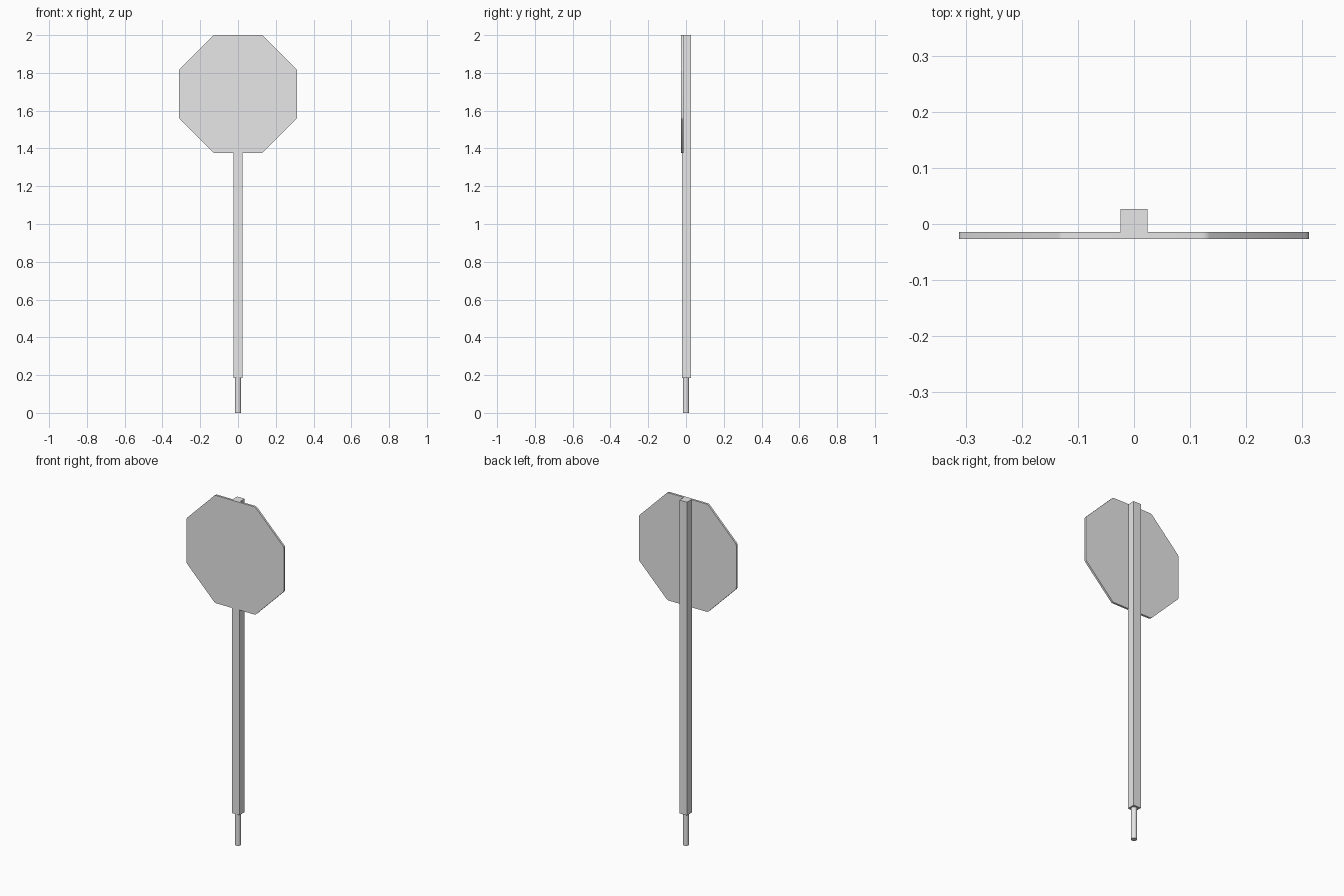
import bpy
import bmesh
import math
from mathutils import Matrix

cube = bpy.data.objects.get("Cube")
if cube:
    bpy.data.objects.remove(cube, do_unlink=True)

# Single plain grey
grey = bpy.data.materials.new("light_grey")
grey.use_nodes = True
colour = (0.8, 0.8, 0.8, 1)
grey.diffuse_color = colour
grey.node_tree.nodes["Principled BSDF"].inputs["Base Color"].default_value = colour


def add_part(name, bm):
    mesh = bpy.data.meshes.new(name)
    bm.to_mesh(mesh)
    bm.free()
    mesh.materials.append(grey)
    obj = bpy.data.objects.new(name, mesh)
    bpy.context.collection.objects.link(obj)
    bpy.ops.object.select_all(action='DESELECT')
    obj.select_set(True)
    bpy.context.view_layer.objects.active = obj
    bpy.ops.object.shade_smooth_by_angle(angle=math.radians(30))
    return obj


def prism(sides, apothem, depth, matrix):
    """Regular prism with a flat side facing each axis."""
    bm = bmesh.new()
    radius = apothem / math.cos(math.pi / sides)
    turn = Matrix.Rotation(math.pi / sides, 4, 'Z')
    bmesh.ops.create_cone(bm, cap_ends=True, segments=sides, radius1=radius,
                          radius2=radius, depth=depth, matrix=matrix @ turn)
    return bm


POST_Y = 0.0025
STEM_TOP = 0.185

# Square post, slightly behind the sign face
post_height = 2 - STEM_TOP
add_part("post", prism(4, 0.024, post_height,
         Matrix.Translation((0, POST_Y, STEM_TOP + post_height / 2))))

# Thin round ground spike under the post
add_part("ground_spike", prism(16, 0.016, STEM_TOP,
         Matrix.Translation((0, 0, STEM_TOP / 2))))

# Octagonal plate with slightly rounded corners
plate = prism(8, 0.312, 0.012,
              Matrix.Translation((0, -0.0205, 1.688)) @ Matrix.Rotation(math.pi / 2, 4, 'X'))
corners = [e for e in plate.edges
           if abs(e.verts[0].co.y - e.verts[1].co.y) > 0.01]
bmesh.ops.bevel(plate, geom=corners, offset=0.008, segments=3,
                profile=0.5, affect='EDGES')
add_part("sign_plate", plate)
